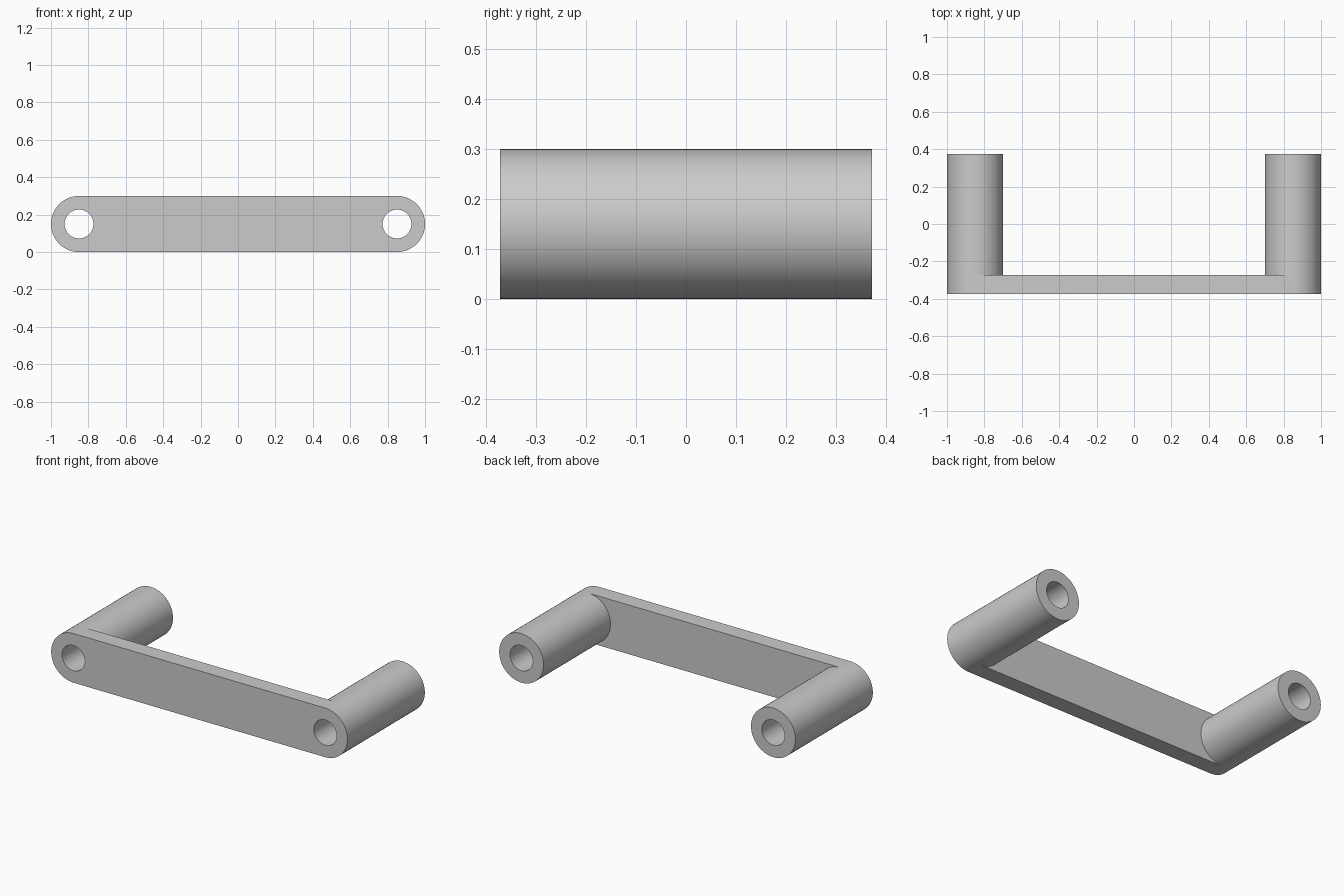
import bpy, bmesh
from math import cos, sin, pi, radians

default = bpy.data.objects.get("Cube")
if default:
    bpy.data.objects.remove(default, do_unlink=True)

SEGS = 64
HALF = SEGS // 2
CENTRE_X, CENTRE_Z = 0.85, 0.15
OUTER, BORE = 0.15, 0.077
FRONT, PLATE_BACK, REAR = -0.373, -0.273, 0.373

bm = bmesh.new()


def ring(side, radius, y):
    """Circle around a leg axis; the first half faces away from the plate."""
    verts = []
    for i in range(SEGS):
        a = 2 * pi * i / SEGS - pi / 2
        verts.append(bm.verts.new((side * (CENTRE_X + radius * cos(a)), y,
                                   CENTRE_Z + radius * sin(a))))
    return verts


def bridge(a, b, count=SEGS):
    for i in range(count):
        j = (i + 1) % SEGS
        bm.faces.new((a[i], a[j], b[j], b[i]))


# Tubular legs, open where the plate joins them
front_rings, back_rings = [], []
for side in (1, -1):
    front = ring(side, OUTER, FRONT)
    middle = ring(side, OUTER, PLATE_BACK)
    rear = ring(side, OUTER, REAR)
    bore_front = ring(side, BORE, FRONT)
    bore_rear = ring(side, BORE, REAR)
    bridge(front, middle, HALF)
    bridge(middle, rear)
    bridge(rear, bore_rear)
    bridge(bore_rear, bore_front)
    bridge(bore_front, front)
    front_rings.append(front)
    back_rings.append(middle)

# Plate faces between the legs
for left, right in (front_rings, back_rings):
    left_arc = left[HALF:] + left[:1]
    right_arc = right[HALF:] + right[:1]
    bm.faces.new(left_arc + right_arc[::-1])

# Top and bottom edges of the plate
for i in (0, HALF):
    bm.faces.new((front_rings[0][i], front_rings[1][i],
                  back_rings[1][i], back_rings[0][i]))

bmesh.ops.recalc_face_normals(bm, faces=bm.faces)
# Split the concave plate faces cleanly
bmesh.ops.triangulate(bm, faces=[f for f in bm.faces if len(f.verts) > 4])

mesh = bpy.data.meshes.new("pull_handle")
bm.to_mesh(mesh)
bm.free()
handle = bpy.data.objects.new("pull_handle", mesh)
bpy.context.collection.objects.link(handle)

# Plain grey finish
grey = bpy.data.materials.new("plain_grey")
grey.use_nodes = True
colour = (0.6, 0.6, 0.6, 1)
grey.diffuse_color = colour
grey.node_tree.nodes["Principled BSDF"].inputs["Base Color"].default_value = colour
mesh.materials.append(grey)

bpy.ops.object.select_all(action="DESELECT")
handle.select_set(True)
bpy.context.view_layer.objects.active = handle
bpy.ops.object.shade_smooth_by_angle(angle=radians(30))
